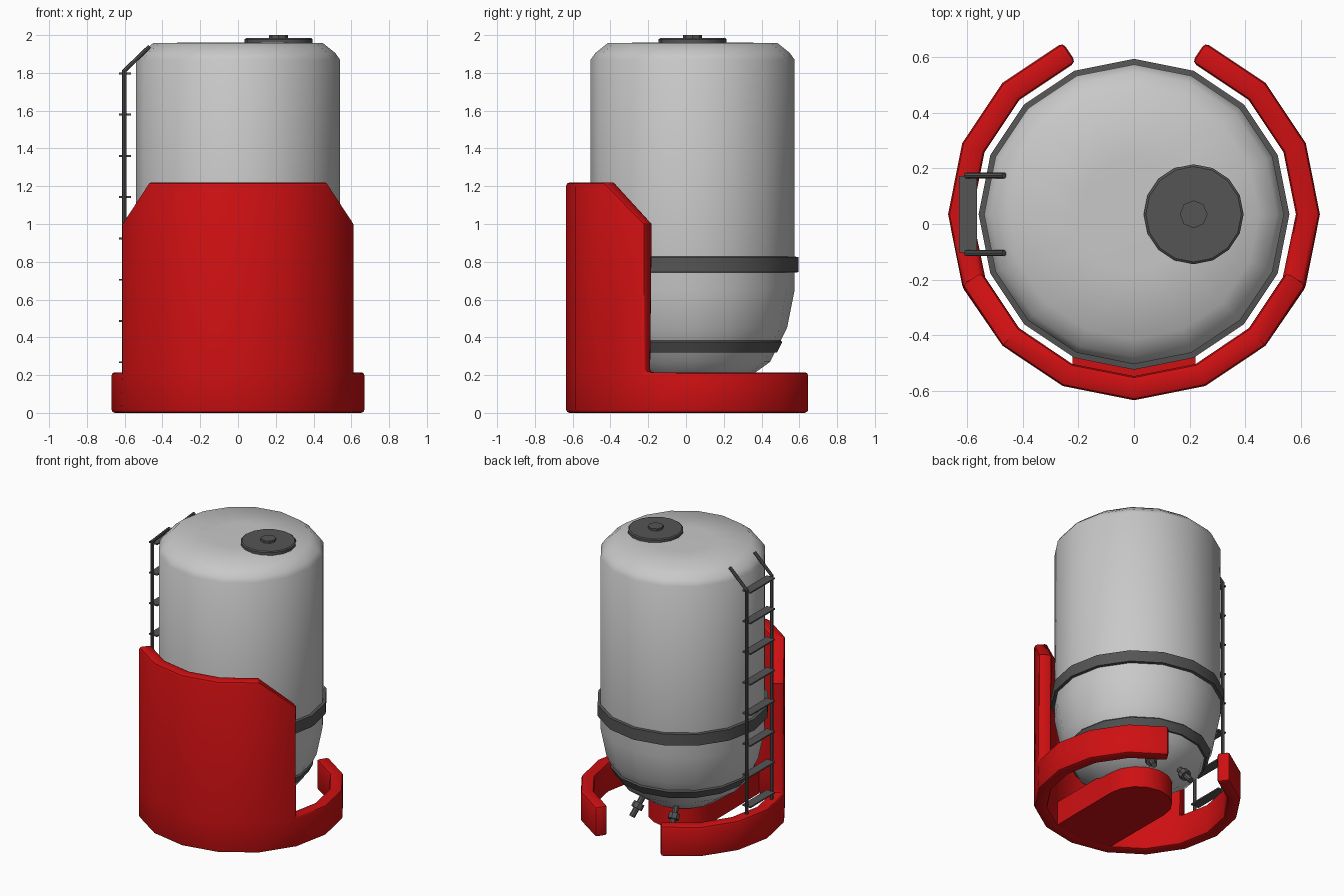
import bpy, bmesh, math
from mathutils import Vector

if "Cube" in bpy.data.objects:
    bpy.data.objects.remove(bpy.data.objects["Cube"])

CY = 0.035          # y of the tank axis
N = 16


def material(name, rgb):
    m = bpy.data.materials.new(name)
    m.diffuse_color = (*rgb, 1)
    m.use_nodes = True
    m.node_tree.nodes["Principled BSDF"].inputs["Base Color"].default_value = m.diffuse_color
    return m


GREY = material("light_grey", (0.58, 0.58, 0.58))
DARK = material("dark_grey", (0.09, 0.09, 0.09))
RED = material("red", (0.62, 0.005, 0.006))


def finish(name, bm, mat, angle=35, fix=True):
    if fix:
        bmesh.ops.recalc_face_normals(bm, faces=bm.faces)
    me = bpy.data.meshes.new(name)
    bm.to_mesh(me)
    bm.free()
    me.materials.append(mat)
    ob = bpy.data.objects.new(name, me)
    bpy.context.collection.objects.link(ob)
    smooth(me, angle)
    return ob


def smooth(me, angle):
    me.polygons.foreach_set("use_smooth", [True] * len(me.polygons))
    me.set_sharp_from_angle(angle=math.radians(angle))


def lathe(name, profile, mat, cx=0, cy=CY, n=N, closed=False, angle=35):
    """Turn an (r, z) profile around a vertical axis; caps the ends unless closed."""
    bm = bmesh.new()
    rings = [[bm.verts.new((cx + r * math.cos(2 * math.pi * i / n),
                            cy + r * math.sin(2 * math.pi * i / n), z))
              for i in range(n)] for r, z in profile]
    pairs = list(zip(rings, rings[1:]))
    if closed:
        pairs.append((rings[-1], rings[0]))
    for a, b in pairs:
        for i in range(n):
            j = (i + 1) % n
            bm.faces.new((a[i], a[j], b[j], b[i]))
    if not closed:
        bm.faces.new(rings[0])
        bm.faces.new(rings[-1])
    return finish(name, bm, mat, angle)


def rod(bm, a, b, r, n=8):
    a, b = Vector(a), Vector(b)
    geo = bmesh.ops.create_cone(bm, cap_ends=True, segments=n, radius1=r,
                                radius2=r, depth=(b - a).length)
    rot = (b - a).to_track_quat('Z', 'Y').to_matrix()
    bmesh.ops.rotate(bm, verts=geo["verts"], matrix=rot)
    bmesh.ops.translate(bm, verts=geo["verts"], vec=(a + b) / 2)


# Tank with chamfered top and rounded bottom
lathe("tank", [(0.10, 0.12), (0.25, 0.155), (0.41, 0.27), (0.50, 0.45), (0.54, 0.65),
               (0.54, 1.87), (0.515, 1.905), (0.45, 1.957), (0.20, 1.962)],
      GREY, angle=50)

# Bands around the tank
lathe("upper_band", [(0.52, 0.74), (0.56, 0.745), (0.56, 0.825), (0.52, 0.83)],
      DARK, closed=True)
lathe("lower_band", [(0.41, 0.32), (0.447, 0.32), (0.475, 0.375), (0.462, 0.39), (0.43, 0.39)],
      DARK, closed=True)

# Hatch on the top
lathe("hatch", [(0.18, 1.95), (0.18, 1.978), (0.172, 1.984)], DARK, cx=0.215)
lathe("hatch_knob", [(0.05, 1.98), (0.05, 2.0)], DARK, cx=0.215, n=8)

# Red ring foot with the tall front shield (outer sheet, thickened inward)
bm = bmesh.new()
R = 0.67


def column(k, z):
    a = math.radians(22.5 * k)
    return bm.verts.new((R * math.cos(a), CY + R * math.sin(a), z))


ks = range(-13 + 2, 4)                        # open at the back
tops = {-7: 1.0, -1: 1.0}
low = {k: column(k, 0) for k in ks}
mid = {k: column(k, 0.215) for k in ks}
high = {k: column(k, tops.get(k, 1.22)) for k in range(-7, 0)}
for k in list(ks)[:-1]:
    bm.faces.new((low[k], low[k + 1], mid[k + 1], mid[k]))
    if k in high and k + 1 in high:
        bm.faces.new((mid[k], mid[k + 1], high[k + 1], high[k]))
shield = finish("shield_and_foot_ring", bm, RED, fix=False)
sol = shield.modifiers.new("thickness", 'SOLIDIFY')
sol.thickness, sol.offset, sol.use_even_offset = 0.085, -1, True
bev = shield.modifiers.new("edges", 'BEVEL')
bev.width, bev.segments, bev.limit_method = 0.018, 2, 'ANGLE'
bev.angle_limit = math.radians(50)
dg = bpy.context.evaluated_depsgraph_get()
baked = bpy.data.meshes.new_from_object(shield.evaluated_get(dg))
shield.modifiers.clear()
shield.data = baked
smooth(baked, 35)

# Support pad from the shield to under the tank
bm = bmesh.new()
pts = [(-0.222, -0.51), (0, -0.56), (0.222, -0.51)]
pts += [(0.225 * math.cos(math.pi * i / 8), CY + 0.225 * math.sin(math.pi * i / 8))
        for i in range(9)]
face = bm.faces.new([bm.verts.new((x, y, 0)) for x, y in pts])
ext = bmesh.ops.extrude_face_region(bm, geom=[face])["geom"]
bmesh.ops.translate(bm, vec=(0, 0, 0.17),
                    verts=[v for v in ext if isinstance(v, bmesh.types.BMVert)])
finish("support_pad", bm, RED)

# Outlet valves under the tank at the back
bm = bmesh.new()
for s in (-1, 1):
    start = Vector((s * 0.13, 0.29, 0.20))
    d = Vector((s * 0.15, 0.6, -0.75)).normalized()
    rod(bm, start, start + d * 0.16, 0.02)
    rod(bm, start + d * 0.06, start + d * 0.10, 0.038)
finish("outlet_valves", bm, DARK)

# Ladder: two bent rails and flat rungs
bm = bmesh.new()
for y in (-0.105, 0.175):
    rod(bm, (-0.602, y, 0.2), (-0.602, y, 1.815), 0.011)
    rod(bm, (-0.605, y, 1.808), (-0.468, y, 1.94), 0.011)
finish("ladder_rails", bm, DARK)
bm = bmesh.new()
for i in range(8):
    g = bmesh.ops.create_cube(bm, size=1)
    bmesh.ops.scale(bm, verts=g["verts"], vec=(0.064, 0.275, 0.01))
    bmesh.ops.translate(bm, verts=g["verts"], vec=(-0.598, CY, 0.268 + i * 0.2185))
finish("ladder_rungs", bm, DARK)
